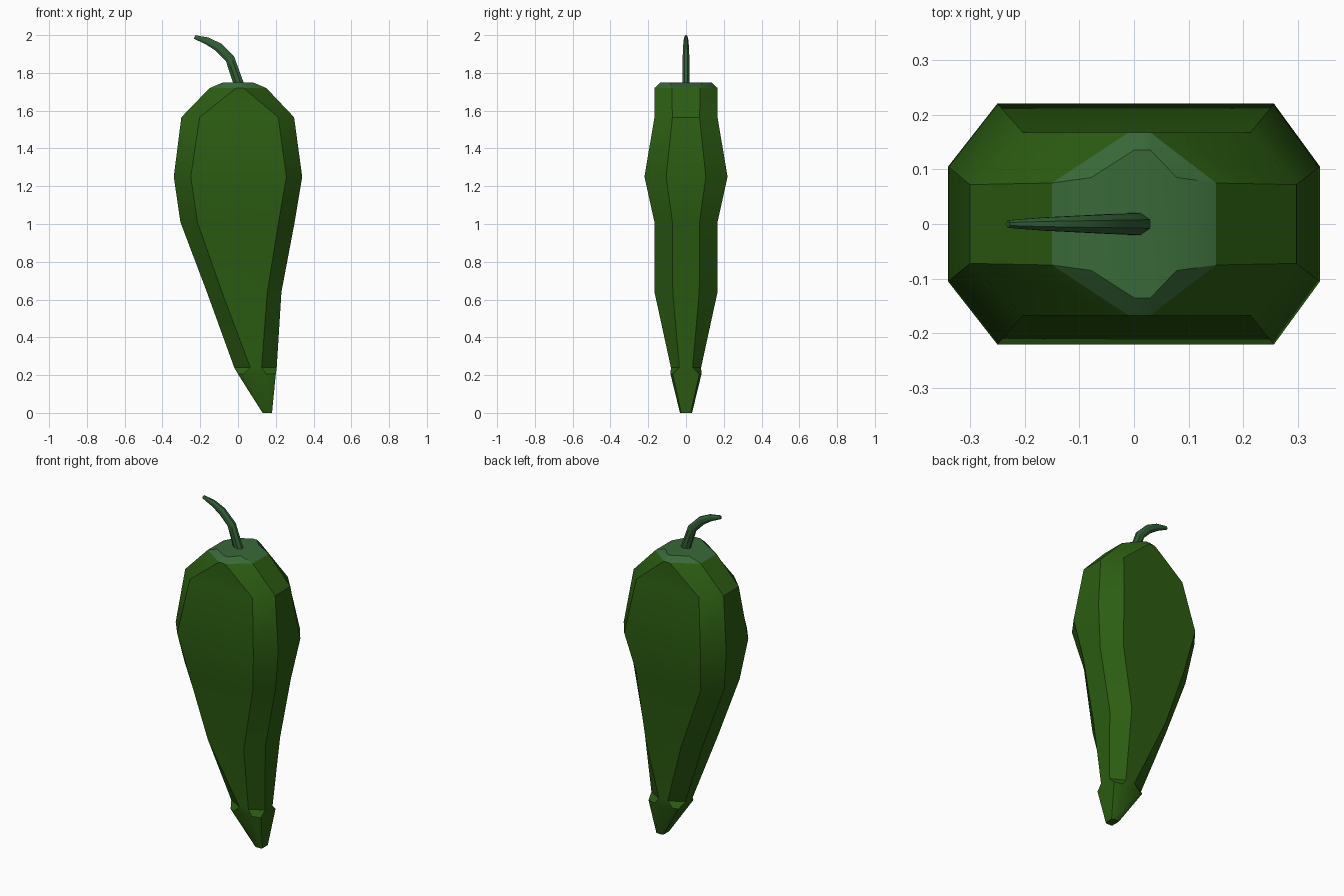
import bpy, bmesh, math
from mathutils import Vector

if "Cube" in bpy.data.objects:
    bpy.data.objects.remove(bpy.data.objects["Cube"])


def material(name, color):
    m = bpy.data.materials.new(name)
    m.diffuse_color = (*color, 1)
    m.use_nodes = True
    m.node_tree.nodes["Principled BSDF"].inputs["Base Color"].default_value = m.diffuse_color
    return m


def loft(name, rings, mat, cap_start=True, cap_end=True):
    """Skin a list of equal-length point rings into one object."""
    bm = bmesh.new()
    loops = [[bm.verts.new(p) for p in ring] for ring in rings]
    n = len(loops[0])
    for a, b in zip(loops, loops[1:]):
        for i in range(n):
            j = (i + 1) % n
            bm.faces.new((a[i], a[j], b[j], b[i]))
    if cap_start:
        bm.faces.new(loops[0][::-1])
    if cap_end:
        bm.faces.new(loops[-1])
    bmesh.ops.recalc_face_normals(bm, faces=bm.faces)
    mesh = bpy.data.meshes.new(name)
    bm.to_mesh(mesh)
    bm.free()
    mesh.materials.append(mat)
    obj = bpy.data.objects.new(name, mesh)
    bpy.context.collection.objects.link(obj)
    bpy.ops.object.select_all(action='DESELECT')
    obj.select_set(True)
    bpy.context.view_layer.objects.active = obj
    bpy.ops.object.shade_smooth_by_angle(angle=math.radians(30))
    return obj


def octagon(z, xl, xil, xir, xr, y, yi):
    """Chamfered rectangle: outer x limits, front face x limits, depth, side depth."""
    return [(xil, -y, z), (xir, -y, z), (xr, -yi, z), (xr, yi, z),
            (xir, y, z), (xil, y, z), (xl, yi, z), (xl, -yi, z)]


skin = material("skin_green", (0.025, 0.11, 0.006))
crown = material("crown_green", (0.04, 0.14, 0.04))
stalk = material("stalk_green", (0.032, 0.115, 0.036))

# Pepper body, tip to shoulder
shoulder = octagon(1.72, -0.15, -0.01, 0.03, 0.15, 0.167, 0.075)
loft("pepper_body", [
    octagon(0.00, 0.13, 0.138, 0.172, 0.18, 0.032, 0.025),
    octagon(0.205, 0.0, 0.03, 0.15, 0.20, 0.082, 0.07),
    octagon(0.24, -0.02, 0.065, 0.125, 0.205, 0.08, 0.035),
    octagon(0.64, -0.165, -0.085, 0.155, 0.23, 0.167, 0.07),
    octagon(1.01, -0.305, -0.215, 0.215, 0.30, 0.167, 0.072),
    octagon(1.25, -0.34, -0.25, 0.256, 0.34, 0.22, 0.105),
    octagon(1.565, -0.30, -0.203, 0.213, 0.297, 0.167, 0.072),
    shoulder,
], skin, cap_end=False)

# Lighter crown on top
loft("crown", [
    shoulder,
    octagon(1.75, -0.078, 0.0, 0.03, 0.078, 0.135, 0.085),
], crown, cap_start=False)

# Curved stem: x, z, half thickness, half width
path = [(0.006, 1.735, 0.027, 0.02), (-0.042, 1.874, 0.025, 0.018),
        (-0.105, 1.937, 0.024, 0.015), (-0.165, 1.97, 0.019, 0.012),
        (-0.23, 1.99, 0.01, 0.007)]
rings = []
for i, (x, z, t, w) in enumerate(path):
    a, b = path[max(i - 1, 0)], path[min(i + 1, len(path) - 1)]
    d = Vector((b[0] - a[0], 0, b[1] - a[1])).normalized()
    n = Vector((d.z, 0, -d.x))
    rings.append([Vector((x, 0, z)) + n * (u * t) + Vector((0, v * w, 0))
                  for u, v in ((1, -.4), (1, .4), (.4, 1), (-.4, 1),
                               (-1, .4), (-1, -.4), (-.4, -1), (.4, -1))])
loft("stem", rings, stalk)
